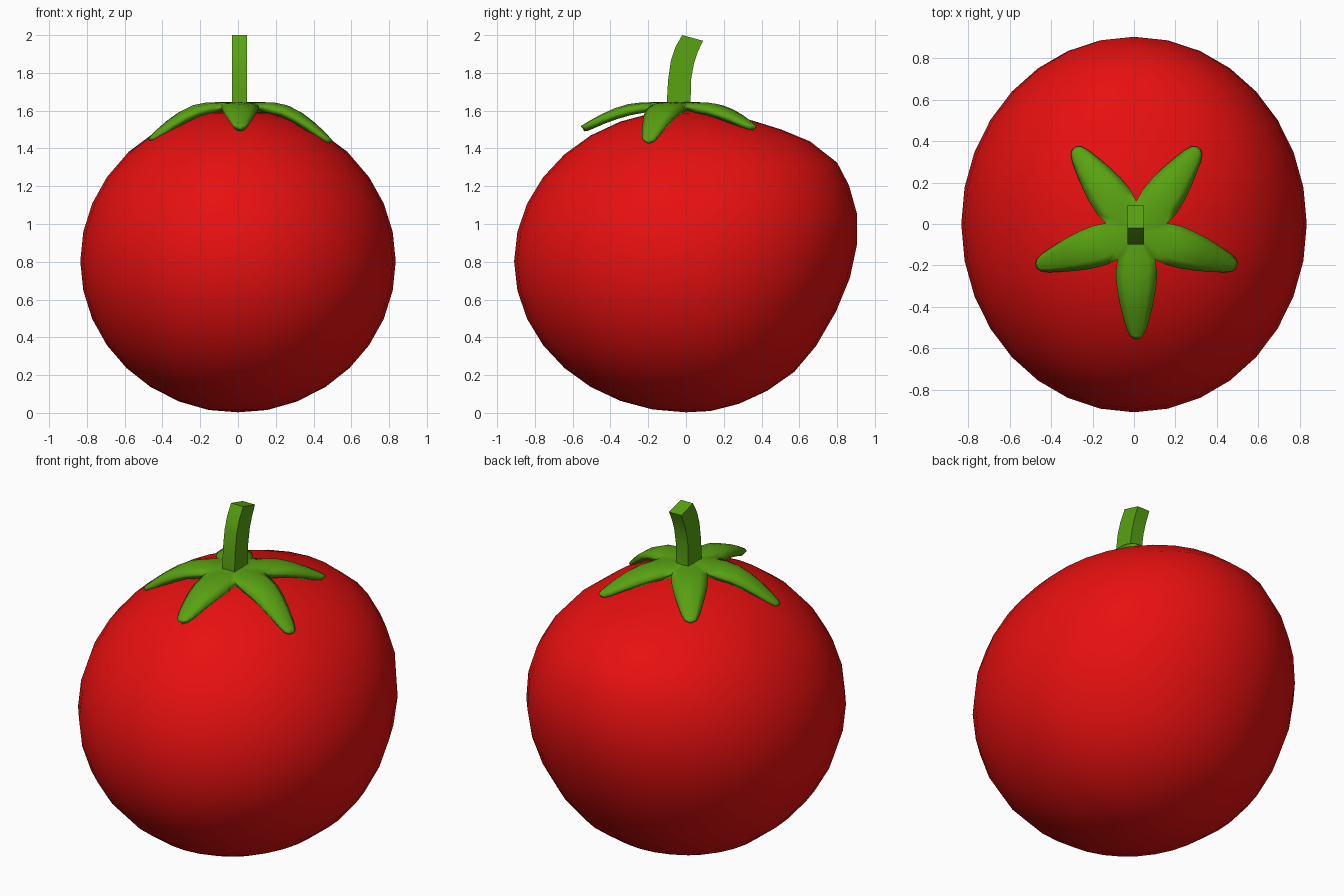
import bpy, bmesh, math

if "Cube" in bpy.data.objects:
    bpy.data.objects.remove(bpy.data.objects["Cube"])


def material(name, rgb):
    m = bpy.data.materials.new(name)
    m.diffuse_color = (*rgb, 1)
    m.use_nodes = True
    m.node_tree.nodes["Principled BSDF"].inputs["Base Color"].default_value = m.diffuse_color
    return m


def make_object(name, bm, mat):
    bmesh.ops.recalc_face_normals(bm, faces=bm.faces)
    mesh = bpy.data.meshes.new(name)
    bm.to_mesh(mesh)
    bm.free()
    mesh.materials.append(mat)
    ob = bpy.data.objects.new(name, mesh)
    bpy.context.collection.objects.link(ob)
    return ob


def shade_smooth(ob, degrees):
    bpy.ops.object.select_all(action='DESELECT')
    ob.select_set(True)
    bpy.context.view_layer.objects.active = ob
    bpy.ops.object.shade_smooth_by_angle(angle=math.radians(degrees))


red = material("red_skin", (0.8, 0.005, 0.005))
green = material("leaf_green", (0.1, 0.36, 0.006))

# Fruit: ellipsoid whose back half is pulled to a lopsided profile (y, z), bottom to top
RX, RY, RZ, CZ = 0.835, 0.91, 0.80, 0.803
back = [(0, .003), (.13, .01), (.28, .048), (.43, .117), (.573, .217), (.689, .355),
        (.794, .536), (.868, .716), (.905, .89), (.905, 1.055), (.863, 1.204),
        (.80, 1.325), (.657, 1.437), (.505, 1.5), (.36, 1.545), (.18, 1.59), (0, 1.603)]
bm = bmesh.new()
bmesh.ops.create_uvsphere(bm, u_segments=32, v_segments=16, radius=1)
for v in bm.verts:
    x, y, z = v.co
    lat = math.asin(max(-1, min(1, z)))
    k = round(lat / (math.pi / 16)) + 8
    w = max(0, y) / max(math.cos(lat), 1e-4)
    dy = back[k][0] - RY * math.cos(lat)
    dz = back[k][1] - (CZ + RZ * math.sin(lat))
    v.co = (RX * x, RY * y + w * dy, CZ + RZ * z + w * dz)
shade_smooth(make_object("fruit", bm, red), 60)

# Calyx: five drooping leaves sharing a centre
CX, CY, TOP = 0.012, -0.045, 1.645
rows = [(.125, .092, .0), (.19, .1, .01), (.26, .095, .08), (.33, .083, .25),
        (.40, .066, .5), (.46, .049, .76), (.495, .033, .93), (.51, .014, 1.0)]
across = [(-1, .03), (-.6, .008), (0, 0), (.6, .008), (1, .03)]
droops = {-90: .125, -18: .2, 54: .125, 126: .125, 198: .19}
bm = bmesh.new()
centre = bm.verts.new((CX, CY, TOP))
for deg, droop in droops.items():
    c, s = math.cos(math.radians(deg)), math.sin(math.radians(deg))
    grid = []
    for i, (r, hw, d) in enumerate(rows):
        line = []
        for t, sag in across:
            sag *= min(1, hw / .08) * min(1, i / 2 + .3)
            line.append(bm.verts.new((CX + r * c - t * hw * s, CY + r * s + t * hw * c,
                                      TOP - droop * d - sag)))
        grid.append(line)
    for j in range(4):
        bm.faces.new((centre, grid[0][j], grid[0][j + 1]))
        for a, b in zip(grid, grid[1:]):
            bm.faces.new((a[j], b[j], b[j + 1], a[j + 1]))
bmesh.ops.remove_doubles(bm, verts=bm.verts, dist=0.004)
calyx = make_object("calyx", bm, green)
if calyx.data.polygons[0].normal.z < 0:
    calyx.data.flip_normals()
shade_smooth(calyx, 60)
solid = calyx.modifiers.new("thickness", 'SOLIDIFY')
solid.thickness = 0.035
solid.offset = -1

# Stem: square section bending backwards, (front y, front z, back y, back z)
path = [(-.1, 1.59, .025, 1.59), (-.1, 1.67, .025, 1.67), (-.095, 1.76, .026, 1.76),
        (-.08, 1.865, .042, 1.85), (-.057, 1.935, .062, 1.91), (-.02, 2.0, .09, 1.97)]
bm = bmesh.new()
rings = []
for y0, z0, y1, z1 in path:
    rings.append([bm.verts.new(p) for p in ((-.032, y0, z0), (.048, y0, z0),
                                            (.048, y1, z1), (-.032, y1, z1))])
for a, b in zip(rings, rings[1:]):
    for j in range(4):
        n = (j + 1) % 4
        bm.faces.new((a[j], a[n], b[n], b[j]))
bm.faces.new(rings[0][::-1])
bm.faces.new(rings[-1])
shade_smooth(make_object("stem", bm, green), 30)
